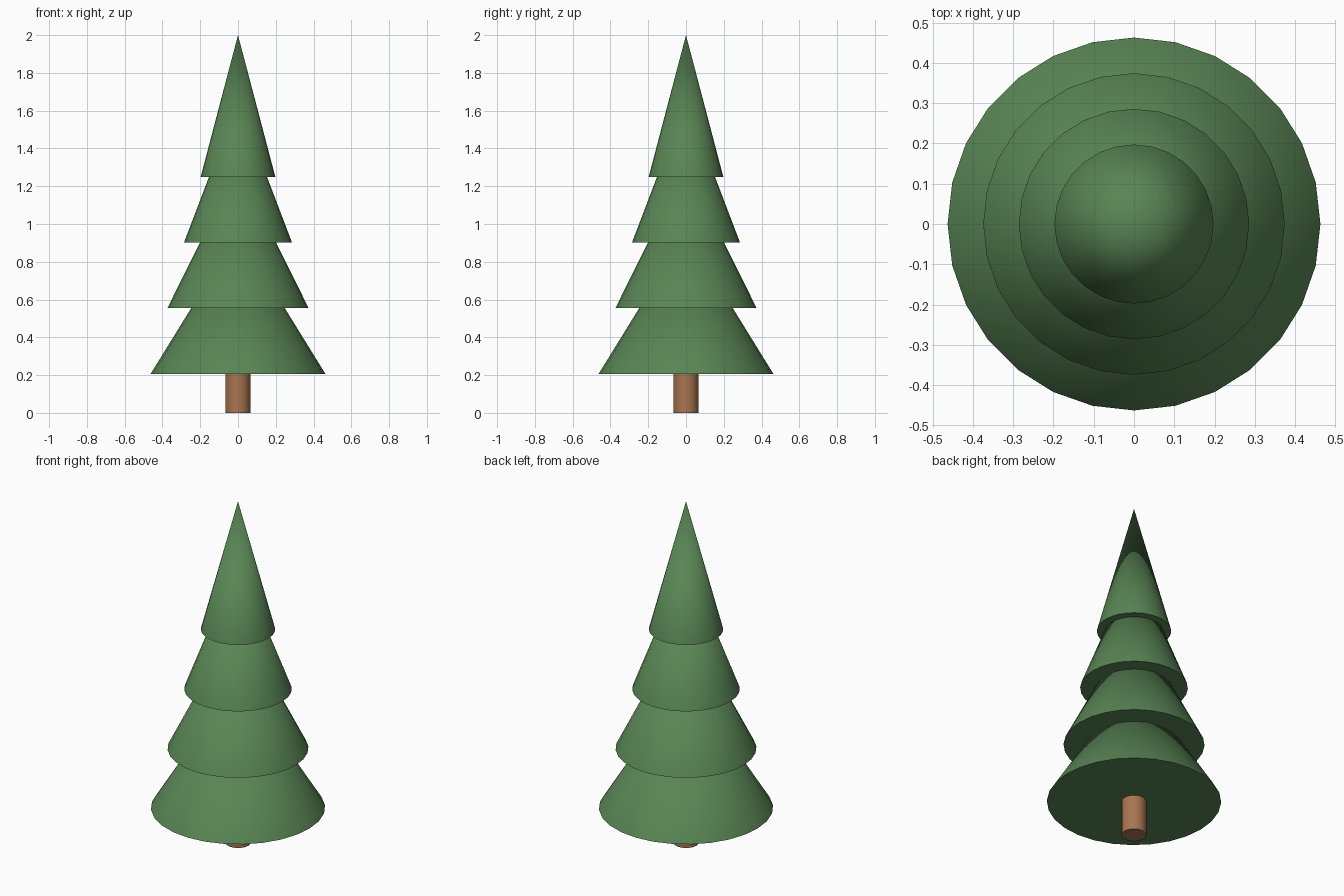
import bpy

if "Cube" in bpy.data.objects:
    bpy.data.objects.remove(bpy.data.objects["Cube"])


def material(name, rgb):
    m = bpy.data.materials.new(name)
    m.diffuse_color = (*rgb, 1.0)
    m.use_nodes = True
    m.node_tree.nodes["Principled BSDF"].inputs["Base Color"].default_value = m.diffuse_color
    return m


green = material("pine_green", (0.10, 0.235, 0.09))
brown = material("bark_brown", (0.39, 0.18, 0.08))


def finish(name, mat):
    ob = bpy.context.object
    ob.name = name
    ob.data.materials.append(mat)
    bpy.ops.object.shade_smooth_by_angle(angle=0.6)


# trunk, its top hidden inside the lowest tier
trunk_height = 0.26
bpy.ops.mesh.primitive_cylinder_add(vertices=16, radius=0.067, depth=trunk_height,
                                    location=(0, 0, trunk_height / 2))
finish("trunk", brown)

# four stacked cones of equal height, shrinking evenly towards the top
tier_height = 0.75
for i in range(4):
    base = 0.206 + 0.348 * i
    bpy.ops.mesh.primitive_cone_add(vertices=28, radius1=0.463 - 0.0885 * i, radius2=0,
                                    depth=tier_height,
                                    location=(0, 0, base + tier_height / 2))
    finish(f"foliage_tier_{i + 1}", green)
